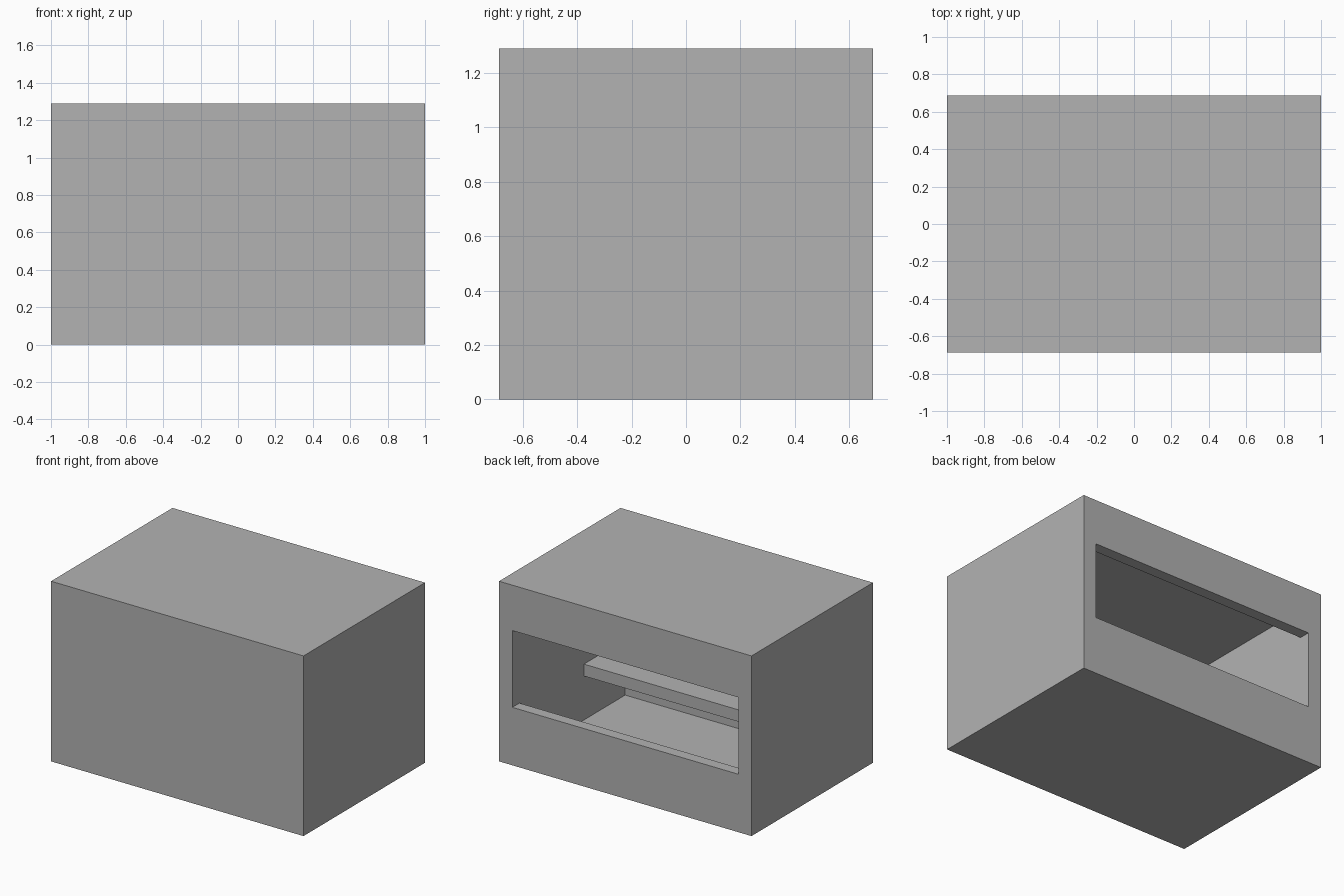
import bpy
import bmesh

if "Cube" in bpy.data.objects:
    bpy.data.objects.remove(bpy.data.objects["Cube"], do_unlink=True)

grey = bpy.data.materials.new("plain grey")
grey.use_nodes = True
colour = (0.448, 0.448, 0.448, 1)
grey.diffuse_color = colour
grey.node_tree.nodes["Principled BSDF"].inputs["Base Color"].default_value = colour


def extrude_profile(name, profile, half_width):
    """Sweep a closed (y, z) outline across x, centred on x = 0."""
    bm = bmesh.new()
    face = bm.faces.new([bm.verts.new((-half_width, y, z)) for y, z in profile])
    swept = bmesh.ops.extrude_face_region(bm, geom=[face])["geom"]
    verts = [v for v in swept if isinstance(v, bmesh.types.BMVert)]
    bmesh.ops.translate(bm, verts=verts, vec=(2 * half_width, 0, 0))
    bmesh.ops.recalc_face_normals(bm, faces=bm.faces)
    mesh = bpy.data.meshes.new(name)
    bm.to_mesh(mesh)
    bm.free()
    mesh.materials.append(grey)
    obj = bpy.data.objects.new(name, mesh)
    bpy.context.collection.objects.link(obj)
    return obj


def rectangle(y0, y1, z0, z1):
    return [(y0, z0), (y1, z0), (y1, z1), (y0, z1)]


DEPTH, HEIGHT = 0.687, 1.29
INNER_WIDTH = 0.895
FRONT, BACK = -0.59, 0.607          # inside faces of the front and back walls
FLOOR, CEILING = 0.015, 1.173
SILL, LINTEL = 0.415, 0.965         # bottom and top of the back opening

# Outer block
shell = extrude_profile("box_shell", rectangle(-DEPTH, DEPTH, 0, HEIGHT), 1)

# Inner chamber with the opening through the back wall
chamber = extrude_profile("chamber_cutter", [
    (FRONT, FLOOR), (BACK, FLOOR), (BACK, SILL), (0.8, SILL),
    (0.8, LINTEL), (BACK, LINTEL), (BACK, CEILING), (FRONT, CEILING)],
    INNER_WIDTH)
chamber.hide_render = True

cut = shell.modifiers.new("hollow", 'BOOLEAN')
cut.operation = 'DIFFERENCE'
cut.solver = 'EXACT'
cut.object = chamber
bpy.context.view_layer.objects.active = shell
bpy.ops.object.modifier_apply(modifier=cut.name)
bpy.data.objects.remove(chamber, do_unlink=True)

# Shelf fixed to the front and side walls
extrude_profile("inner_shelf", rectangle(FRONT, -0.123, 0.33, SILL), INNER_WIDTH)
